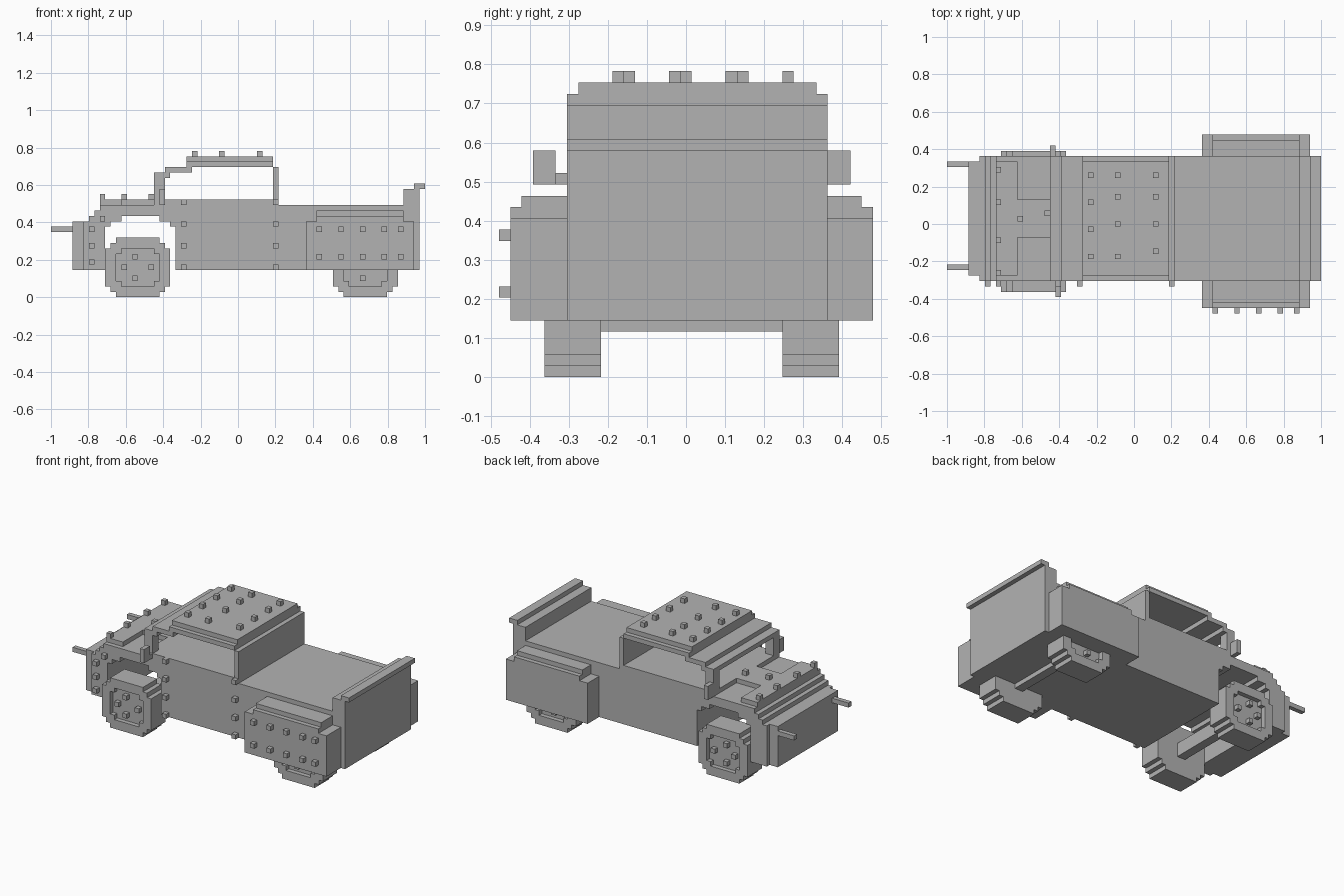
import bpy
import bmesh
from mathutils import Vector

cube = bpy.data.objects.get("Cube")
if cube:
    bpy.data.objects.remove(cube, do_unlink=True)

# Everything is laid out on a whole-number block grid, then scaled
UNIT = 2 / 69
MID_X, MID_Y = 34.5, 16.5
RIGHT, LEFT = 6, 29          # side walls of the body

grey = bpy.data.materials.new("plain grey")
grey.use_nodes = True
grey.diffuse_color = (0.45, 0.45, 0.45, 1)
grey.node_tree.nodes["Principled BSDF"].inputs["Base Color"].default_value = grey.diffuse_color


def slab(points, y0, y1):
    """A side profile (x, z) extruded from y0 to y1."""
    return points, y0, y1


def box(x0, x1, y0, y1, z0, z1):
    return slab([(x0, z0), (x1, z0), (x1, z1), (x0, z1)], y0, y1)


def part(name, solids):
    bm = bmesh.new()
    for points, y0, y1 in solids:
        verts = [bm.verts.new(((x - MID_X) * UNIT, (y0 - MID_Y) * UNIT, z * UNIT))
                 for x, z in points]
        face = bm.faces.new(verts)
        grown = bmesh.ops.extrude_face_region(bm, geom=[face], use_keep_orig=True)
        moved = [g for g in grown["geom"] if isinstance(g, bmesh.types.BMVert)]
        bmesh.ops.translate(bm, verts=moved, vec=Vector((0, (y1 - y0) * UNIT, 0)))
    bmesh.ops.recalc_face_normals(bm, faces=bm.faces[:])
    mesh = bpy.data.meshes.new(name)
    bm.to_mesh(mesh)
    bm.free()
    mesh.materials.append(grey)
    obj = bpy.data.objects.new(name, mesh)
    bpy.context.scene.collection.objects.link(obj)
    return obj


def rivet(x, y, z):
    return box(x, x + 1, y, y + 1, z, z + 1)


# Body side profile with stepped nose, wheel arch and tail
body = [(6, 5), (10, 5), (10, 13), (11, 13), (11, 14), (13, 14), (13, 15),
        (20, 15), (20, 14), (22, 14), (22, 13), (23, 13), (23, 5), (68, 5),
        (68, 20), (65, 20), (65, 17), (42, 17), (42, 18), (19, 18), (19, 17),
        (9, 17), (9, 16), (8, 16), (8, 15), (7, 15), (7, 14), (6, 14)]
part("body", [slab(body, RIGHT, LEFT)])
part("tail_lip", [box(67, 69, RIGHT, LEFT, 20, 21)])
part("nose", [box(4, 6, RIGHT + 1, LEFT - 1, 5, 14)])
part("front_rods", [box(0, 4, y, y + 1, 12, 13) for y in (8, 27)])

# Raised T-shaped hood panel
part("hood_panel", [box(9, 13, RIGHT + 1, LEFT - 1, 17, 18),
                    box(13, 19, 14, 21, 17, 18)])

# Cab: open windscreen, solid rear wall, stepped roof
part("windscreen_posts", [box(19, 21, y, y + 2, 18, 22) for y in (RIGHT, LEFT - 2)])
header = [(19, 22), (22, 22), (22, 23), (26, 23), (26, 24), (21, 24), (21, 23), (19, 23)]
part("windscreen_header", [slab(header, RIGHT, LEFT)])
part("cab_rear_wall", [box(41, 42, RIGHT, LEFT, 17, 24)])
part("roof", [box(25, 41, RIGHT, LEFT, 24, 25),
              box(25, 41, RIGHT + 1, LEFT - 1, 25, 26)])

# Mirrors
part("right_mirror", [box(20, 21, 3, 5, 17, 20), box(20, 21, 5, RIGHT, 17, 18)])
part("left_mirror", [box(19, 20, LEFT, 31, 17, 20)])

# Rear fenders, stepped at the top
for name, wall, edge, step in (("right", RIGHT, 1, 1), ("left", LEFT, 33, -1)):
    part(name + "_rear_fender", [box(47, 67, edge, wall, 5, 14),
                                 box(49, 65, edge, wall, 14, 15),
                                 box(49, 65, edge + step, wall, 15, 16)])

# Wheels: stepped discs as (half width, bottom, top) bands
TYRE = [(4, 0, 1), (5, 1, 2), (6, 2, 9), (5, 9, 10), (4, 10, 11)]
HUB = [(3, 2, 3), (4, 3, 8), (3, 8, 9)]


def half_disc(cx, bands, sign):
    points = [(cx, bands[0][1])]
    for width, z0, z1 in bands:
        points += [(cx + sign * width, z0), (cx + sign * width, z1)]
    return points + [(cx, bands[-1][2])]


def wheel(name, cx, inner, outer):
    step = 1 if outer > inner else -1
    rim = outer - step
    disc = half_disc(cx, TYRE, 1) + half_disc(cx, TYRE, -1)[-2:0:-1]
    solids = [slab(disc, inner, rim)]
    # Raised tyre ring around a sunken hub
    for side in (1, -1):
        ring = half_disc(cx, TYRE, side) + half_disc(cx, HUB, side)[::-1]
        solids.append(slab(ring, rim, outer))
    part(name, solids)
    bolts = ((-1, 7), (-3, 5), (2, 5), (-1, 3))
    part(name + "_bolts", [rivet(cx + dx, min(rim, outer), z) for dx, z in bolts])


for end, cx in (("front", 16), ("rear", 58)):
    wheel("right_" + end + "_wheel", cx, 9, 4)
    wheel("left_" + end + "_wheel", cx, 25, 30)
    part(end + "_axle", [box(cx - 1, cx + 1, 9, 25, 4, 7)])

# Rivets
part("fender_rivets", [rivet(x, 0, z) for x in (49, 53, 57, 61, 64) for z in (7, 12)])
part("door_rivets", [rivet(x, RIGHT - 1, z) for x in (24, 41) for z in range(5, 18, 4)])
part("nose_rivets", [rivet(7, RIGHT - 1, z) for z in (6, 9, 12)] + [rivet(9, RIGHT - 1, 14)])
part("hood_rivets", [rivet(9, y, 18) for y in (7, 13, 20, 26)]
     + [rivet(13, 17, 18), rivet(18, 18, 18)])
roof_rows = {26: (10, 15, 20, 25), 31: (10, 16, 21, 25), 38: (11, 16, 21, 25)}
part("roof_rivets", [rivet(x, y, 26) for x, row in roof_rows.items() for y in row])
